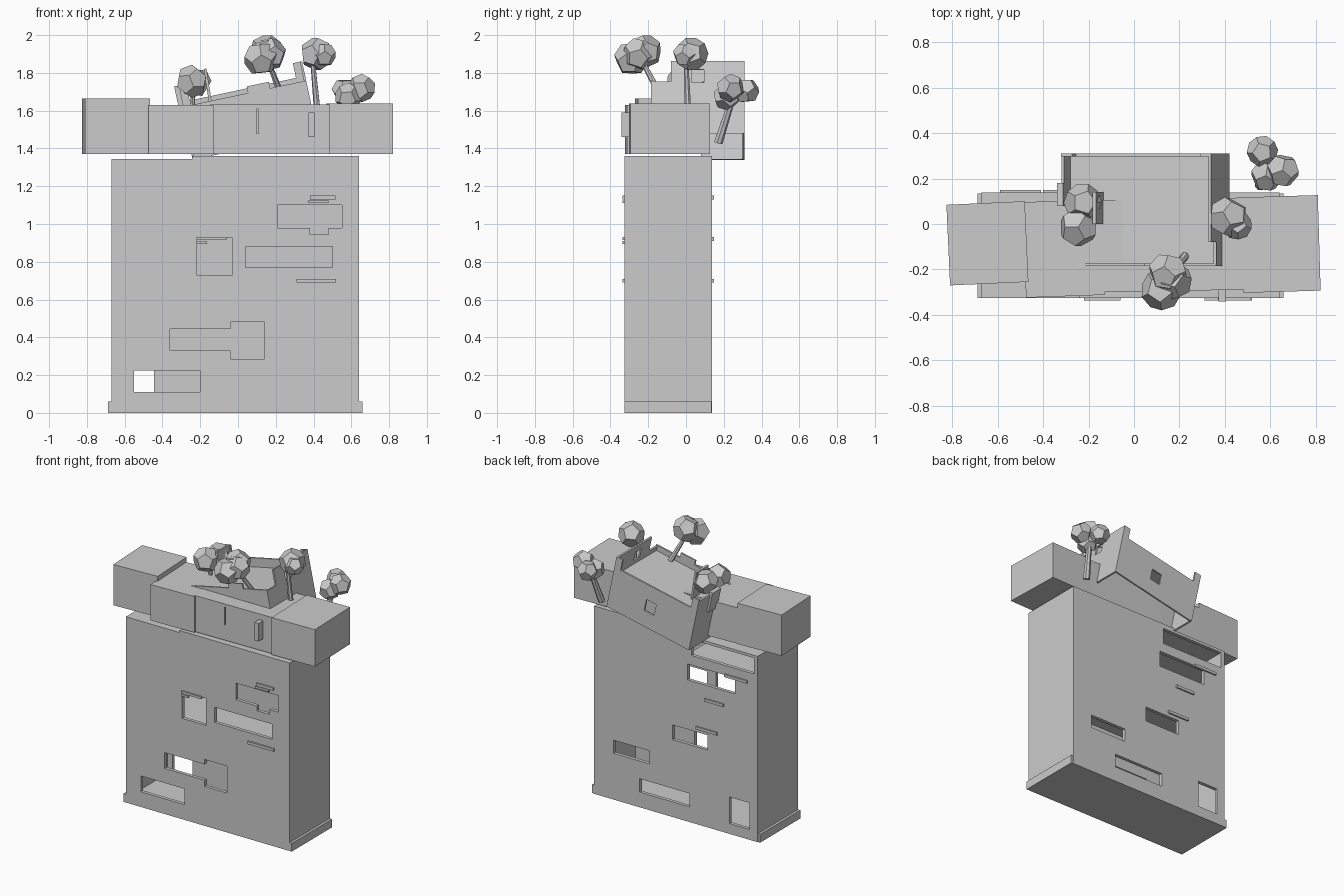
import bpy, bmesh, math
from mathutils import Matrix, Vector

if "Cube" in bpy.data.objects:
    bpy.data.objects.remove(bpy.data.objects["Cube"])

mat = bpy.data.materials.new("concrete_grey")
mat.diffuse_color = (0.6, 0.6, 0.6, 1)
mat.use_nodes = True
mat.node_tree.nodes["Principled BSDF"].inputs["Base Color"].default_value = mat.diffuse_color


def finish(name, bm, matrix=None):
    me = bpy.data.meshes.new(name)
    bmesh.ops.recalc_face_normals(bm, faces=bm.faces)
    bm.to_mesh(me)
    bm.free()
    me.materials.append(mat)
    ob = bpy.data.objects.new(name, me)
    bpy.context.collection.objects.link(ob)
    if matrix:
        ob.matrix_world = matrix
    return ob


def add_box(bm, x0, x1, y0, y1, z0, z1):
    m = Matrix.Translation(((x0 + x1) / 2, (y0 + y1) / 2, (z0 + z1) / 2))
    m = m @ Matrix.Diagonal((x1 - x0, y1 - y0, z1 - z0, 1))
    bmesh.ops.create_cube(bm, size=1, matrix=m)


def box(name, *b, matrix=None):
    bm = bmesh.new()
    add_box(bm, *b)
    return finish(name, bm, matrix)


def cut(ob, name, boxes, matrix=None):
    """Subtract each box in turn, then drop the cutters."""
    for i, b in enumerate(boxes):
        c = box(f"{name}_{i}", *b, matrix=matrix)
        c.hide_render = True
        mod = ob.modifiers.new(name, 'BOOLEAN')
        mod.operation, mod.solver, mod.object = 'DIFFERENCE', 'EXACT', c
        bpy.context.view_layer.update()
        dg = bpy.context.evaluated_depsgraph_get()
        me = bpy.data.meshes.new_from_object(ob.evaluated_get(dg))
        ob.modifiers.clear()
        ob.data = me
        bpy.data.objects.remove(c)


# hollow tower with window openings front and back
tower = box("tower", -0.67, 0.64, -0.325, 0.138, 0, 1.345)
front = [(0.21, 0.55, 0.98, 1.10), (0.38, 0.48, 0.945, 1.0), (0.04, 0.50, 0.77, 0.88),
         (-0.22, -0.03, 0.73, 0.925), (-0.36, -0.03, 0.33, 0.445),
         (-0.04, 0.14, 0.285, 0.48), (-0.55, -0.20, 0.11, 0.225)]
back = [(-0.64, -0.14, 1.21, 1.325), (-0.49, -0.11, 1.025, 1.14), (-0.27, 0.01, 0.56, 0.667),
        (0.195, 0.483, 0.335, 0.43), (-0.125, 0.275, 0.11, 0.207), (-0.605, -0.445, 0.075, 0.267)]
cuts = [(-0.645, 0.615, -0.30, 0.113, 0.05, 1.33)]
cuts += [(a, b, -0.4, -0.2, c, d) for a, b, c, d in front]
cuts += [(a, b, 0.02, 0.2, c, d) for a, b, c, d in back]
cut(tower, "opening", cuts)
box("roof_slab", -0.24, 0.64, -0.325, 0.138, 1.345, 1.36)
box("plinth_left", -0.688, -0.67, -0.325, 0.135, 0, 0.06)
box("plinth_right", 0.64, 0.658, -0.325, 0.135, 0, 0.06)
box("inner_floor", -0.65, 0.62, -0.305, 0.118, 0.69, 0.70)
box("inner_upper_floor", -0.65, -0.10, -0.305, 0.118, 1.195, 1.205)

# thin ledges
for i, (a, b, c, d) in enumerate([(0.38, 0.515, 1.13, 1.15), (0.37, 0.48, 1.11, 1.125),
                                  (-0.22, -0.06, 0.915, 0.932), (-0.22, -0.165, 0.895, 0.91),
                                  (0.31, 0.52, 0.69, 0.71)]):
    box(f"front_ledge_{i}", a, b, -0.336, -0.32, c, d)
for i, (a, b, z) in enumerate([(-0.59, -0.41, 1.14), (-0.40, -0.25, 0.92), (-0.35, -0.18, 0.70)]):
    box(f"back_ledge_{i}", a, b, 0.13, 0.149, z - 0.01, z + 0.01)

# crown of slightly turned blocks
crown = {}
for n, cx, cy, sx, sy, top, ang in [("left", -0.645, -0.085, 0.345, 0.355, 1.665, 2.6),
                                    ("middle", -0.31, -0.108, 0.345, 0.42, 1.63, 2),
                                    ("centre", 0.165, -0.092, 0.63, 0.405, 1.632, 1),
                                    ("right", 0.645, -0.088, 0.34, 0.42, 1.638, 1.7)]:
    m = Matrix.Translation((cx, cy, 0)) @ Matrix.Rotation(math.radians(ang), 4, 'Z')
    crown[n] = box(f"crown_block_{n}", -sx / 2, sx / 2, -sy / 2, sy / 2, 1.37, top, matrix=m)
cut(crown["centre"], "slot", [(0.098, 0.108, -0.4, -0.27, 1.48, 1.61)])
box("front_plate", 0.372, 0.405, -0.342, -0.28, 1.46, 1.59)

# tilted roof terrace: open tray turned about the y axis
T = Matrix.Translation((-0.24, 0, 1.34)) @ Matrix.Rotation(math.radians(-12), 4, 'Y')
L, H, F, w = 0.675, 0.39, 0.246, 0.012
box("terrace_floor", 0.005, L - 0.005, -0.175, 0.305, F - 0.012, F, matrix=T)
bw = box("terrace_back_wall", 0, L, 0.31 - w, 0.31, 0, H, matrix=T)
cut(bw, "back_window", [(0.31, 0.39, 0.25, 0.35, 0.115, 0.20)], T)
cut(bw, "back_wall_step", [(0.05, L - 0.05, 0.25, 0.35, H - 0.08, H + 0.1)], T)
rw = box("terrace_right_wall", L - w, L, -0.18, 0.31, 0, H, matrix=T)
cut(rw, "right_opening", [(L - 0.1, L + 0.1, 0.03, 0.095, 0.275, 0.345),
                          (L - 0.1, L + 0.1, -0.3, -0.08, 0.28, 0.5)], T)
box("terrace_left_wall", 0, w, 0.08, 0.31, 0, H - 0.01, matrix=T)
box("terrace_left_pier", -0.015, w, 0.08, 0.18, 0.25, H + 0.01, matrix=T)
box("terrace_front_wall", 0, L, -0.185, -0.185 + w, 0.1, 0.285, matrix=T)
box("terrace_front_step", 0.36, 0.48, -0.185, -0.185 + w, 0.28, 0.32, matrix=T)
S = Matrix.Translation((-0.14, 0, 1.62)) @ Matrix.Rotation(math.radians(-9), 4, 'Y')
box("chimney_slab", -0.01, 0.005, 0, 0.14, 0, 0.205, matrix=S)


# trees: tapered trunk and dodecahedral foliage clumps
def trunk(name, a, b, r):
    a, b = Vector(a), Vector(b)
    d = b - a
    m = Matrix.Translation((a + b) / 2) @ d.to_track_quat('Z', 'Y').to_matrix().to_4x4()
    bm = bmesh.new()
    bmesh.ops.create_cone(bm, cap_ends=True, segments=7, radius1=r, radius2=r * 0.7,
                          depth=d.length, matrix=m)
    finish(name, bm)


def clump(name, x, y, z, r, ang):
    p = (1 + 5 ** 0.5) / 2
    pts = [(i, j, k) for i in (-1, 1) for j in (-1, 1) for k in (-1, 1)]
    for i in (-1, 1):
        for j in (-1, 1):
            u, v = i / p, j * p
            pts += [(0, u, v), (u, v, 0), (v, 0, u)]
    bm = bmesh.new()
    for q in pts:
        bm.verts.new(Vector(q) * r / 3 ** 0.5)
    bmesh.ops.convex_hull(bm, input=bm.verts)
    bmesh.ops.dissolve_limit(bm, angle_limit=0.02, verts=bm.verts, edges=bm.edges)
    m = Matrix.Translation((x, y, z)) @ Matrix.Rotation(ang, 4, 'Z') @ Matrix.Rotation(ang * 0.7, 4, 'X')
    finish(name, bm, m)


trees = [((-0.24, 0.03, 1.60), (-0.24, 0.03, 1.75), 0.014,
          [(-0.245, -0.015, 1.755, 0.088), (-0.225, 0.095, 1.75, 0.085)]),
         ((0.225, -0.14, 1.69), (0.16, -0.23, 1.86), 0.018,
          [(0.12, -0.29, 1.875, 0.092), (0.15, -0.215, 1.915, 0.09), (0.17, -0.25, 1.90, 0.088)]),
         ((0.42, 0.01, 1.60), (0.395, 0.0, 1.87), 0.018,
          [(0.415, 0.03, 1.90, 0.09), (0.455, -0.005, 1.895, 0.066)]),
         ((0.555, 0.17, 1.43), (0.595, 0.25, 1.68), 0.024,
          [(0.565, 0.32, 1.705, 0.07), (0.655, 0.235, 1.72, 0.075), (0.585, 0.215, 1.675, 0.074)])]
for i, (a, b, r, blobs) in enumerate(trees):
    trunk(f"tree_{i}_trunk", a, b, r)
    for j, (x, y, z, s) in enumerate(blobs):
        clump(f"tree_{i}_foliage_{j}", x, y, z, s, 0.5 + i * 0.8 + j * 1.1)
